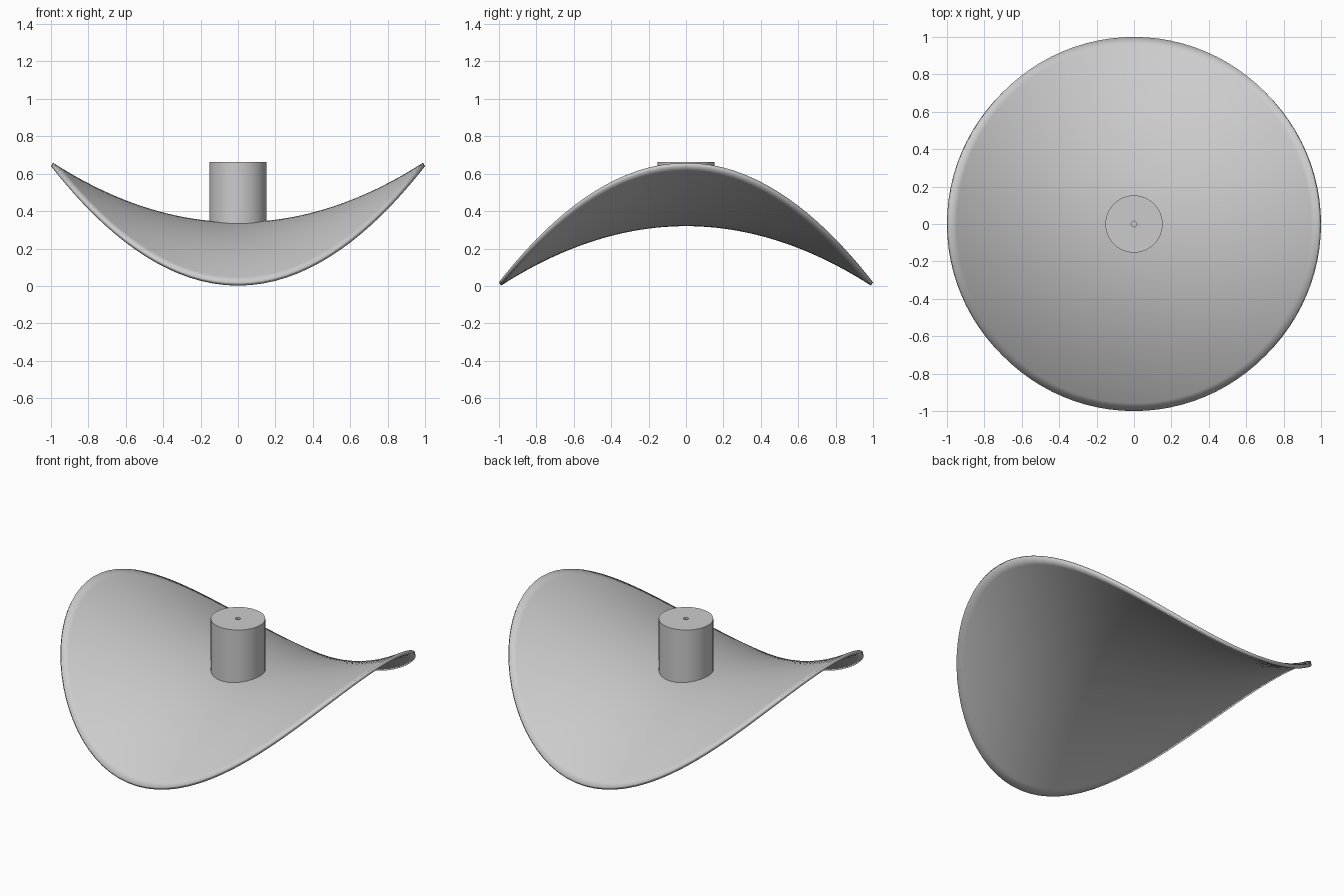
import bpy
import bmesh
import math

cube = bpy.data.objects.get("Cube")
if cube:
    bpy.data.objects.remove(cube, do_unlink=True)

grey = bpy.data.materials.new("light_grey")
grey.use_nodes = True
colour = (0.6, 0.6, 0.6, 1)
grey.diffuse_color = colour
grey.node_tree.nodes["Principled BSDF"].inputs["Base Color"].default_value = colour


def make_object(name, bm):
    bmesh.ops.remove_doubles(bm, verts=bm.verts, dist=1e-5)
    bmesh.ops.recalc_face_normals(bm, faces=bm.faces)
    mesh = bpy.data.meshes.new(name)
    bm.to_mesh(mesh)
    bm.free()
    mesh.materials.append(grey)
    obj = bpy.data.objects.new(name, mesh)
    bpy.context.collection.objects.link(obj)
    return obj


def spin_profile(points, steps):
    bm = bmesh.new()
    verts = [bm.verts.new((r, 0, z)) for r, z in points]
    edges = [bm.edges.new(pair) for pair in zip(verts, verts[1:])]
    bmesh.ops.spin(bm, geom=verts + edges, cent=(0, 0, 0), axis=(0, 0, 1),
                   angle=math.tau, steps=steps, use_duplicate=False)
    return bm


def smooth(obj):
    bpy.ops.object.select_all(action="DESELECT")
    obj.select_set(True)
    bpy.context.view_layer.objects.active = obj
    bpy.ops.object.shade_smooth_by_angle(angle=math.radians(35))


# Saddle dish: a round disc bent up along x and down along y, then thickened
rings = 24
radius = 0.9945
bm = spin_profile([(radius * i / rings, 0) for i in range(rings + 1)], 96)
for v in bm.verts:
    v.co.z = 0.33 + 0.323 * (v.co.x ** 2 - v.co.y ** 2)
dish = make_object("saddle_dish", bm)
shell = dish.modifiers.new("thickness", "SOLIDIFY")
shell.thickness = 0.021
shell.offset = 0
smooth(dish)

# Central post with a narrow bore in its top
bore = 0.015
post_radius = 0.153
top = 0.662
post = make_object("centre_post", spin_profile(
    [(0, 0.345), (bore, 0.345), (bore, top), (post_radius, top),
     (post_radius, 0.328), (0, 0.328)], 64))
smooth(post)
